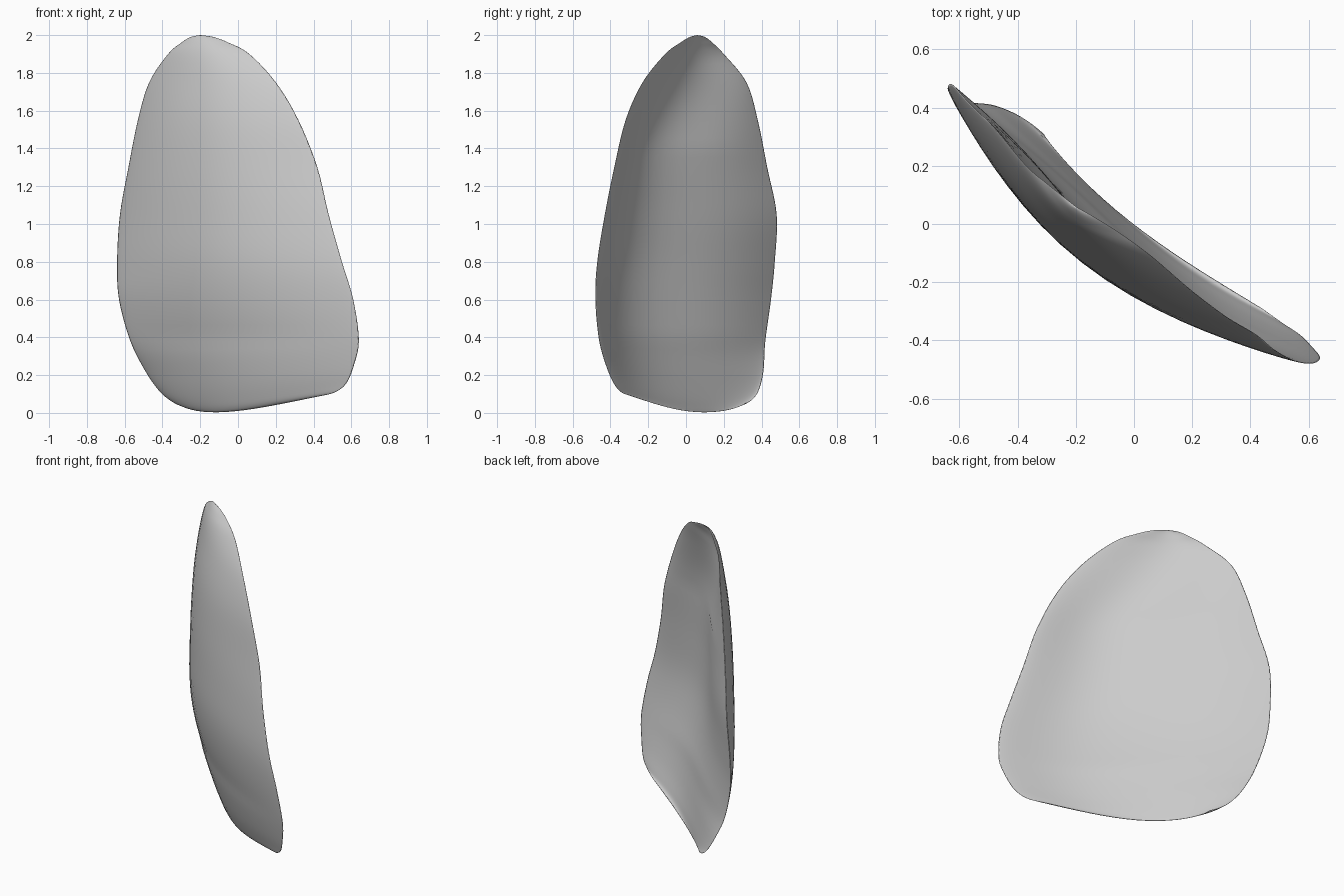
import bpy
import bmesh
from math import sin, cos, pi
from mathutils import Vector

if "Cube" in bpy.data.objects:
    bpy.data.objects.remove(bpy.data.objects["Cube"], do_unlink=True)

# Rim of the shard, bottom to top: height, -x side (x, y), +x side (x, y)
RIM = [
    (0.05, -0.31, 0.31, 0.44, -0.29),
    (0.07, -0.36, 0.35, 0.51, -0.34),
    (0.12, -0.42, 0.385, 0.57, -0.38),
    (0.22, -0.49, 0.41, 0.61, -0.42),
    (0.38, -0.57, 0.42, 0.64, -0.46),
    (0.60, -0.63, 0.45, 0.61, -0.48),
    (0.80, -0.64, 0.47, 0.55, -0.47),
    (1.05, -0.625, 0.48, 0.48, -0.43),
    (1.30, -0.58, 0.43, 0.42, -0.38),
    (1.55, -0.53, 0.38, 0.32, -0.32),
    (1.75, -0.47, 0.32, 0.20, -0.23),
    (1.90, -0.37, 0.20, 0.06, -0.11),
    (1.96, -0.30, 0.14, -0.05, -0.03),
    (1.99, -0.25, 0.10, -0.13, 0.02),
    (2.00, -0.20, 0.06, -0.20, 0.06),
]
FRONT = Vector((-0.6, -0.8, 0))   # direction the bulging side faces
STEPS, SIDE = 5, 24


def smooth_rows(rows):
    """Pass a smooth spline through the rim rows."""
    rows = [Vector(r) for r in rows]
    padded = [rows[0]] + rows + [rows[-1]]
    out = []
    for a, b, c, d in zip(padded, padded[1:], padded[2:], padded[3:]):
        for i in range(STEPS):
            t = i / STEPS
            out.append(b + (c - a) * (t / 2)
                       + (a * 2 - b * 5 + c * 4 - d) * (t * t / 2)
                       + (b * 3 - a - c * 3 + d) * (t ** 3 / 2))
    return out + [rows[-1]]


def arch(t, skew, power):
    return max(sin(pi * t ** skew), 0) ** power


def section(row):
    """One thin curved slice: bulging front, hollow back."""
    z, xa, ya, xb, yb = row
    start, end = Vector((xa, ya, z)), Vector((xb, yb, z))
    foot = min(max(1 - (z - 0.05) / 0.35, 0), 1)
    depth = 0.19 * max(sin(pi * (z - 0.05) / 1.95), 0) ** 0.55
    # The hollow's deepest line runs diagonally across the upper part
    lean = min(max(1.7 - (z - 1.4) * 2, 0.75), 1.7)
    ring = []
    for i in range(2 * SIDE):
        t = (1 - cos(pi * i / SIDE)) / 2
        if i <= SIDE:
            bulge = depth * arch(t, 0.95, 0.9)
        else:
            bulge = depth * 0.62 * arch(t, lean, 1.35)
        point = start.lerp(end, t) + FRONT * (bulge + 0.05 * foot * arch(t, 0.8, 1))
        # The lower edge sags on one side and rises on the other
        point.z += foot * (0.04 * t - 0.06 * arch(t, 0.68, 1))
        ring.append(point)
    return ring


# Loft the slices; the first closes to an edge and the last to a point
bm = bmesh.new()
rings = [[bm.verts.new(p) for p in section(r)] for r in smooth_rows(RIM)]
count = 2 * SIDE
for low, high in zip(rings, rings[1:]):
    for i in range(count):
        j = (i + 1) % count
        bm.faces.new((low[i], low[j], high[j], high[i]))
bmesh.ops.remove_doubles(bm, verts=bm.verts, dist=0.0002)
bmesh.ops.recalc_face_normals(bm, faces=bm.faces)
mesh = bpy.data.meshes.new("curved_shard")
bm.to_mesh(mesh)
bm.free()

shard = bpy.data.objects.new("curved_shard", mesh)
bpy.context.collection.objects.link(shard)

# Plain grey material
grey = bpy.data.materials.new("light_grey")
grey.use_nodes = True
colour = (0.6, 0.6, 0.6, 1)
grey.diffuse_color = colour
grey.node_tree.nodes["Principled BSDF"].inputs["Base Color"].default_value = colour
mesh.materials.append(grey)

bpy.context.view_layer.objects.active = shard
shard.select_set(True)
bpy.ops.object.shade_smooth()
